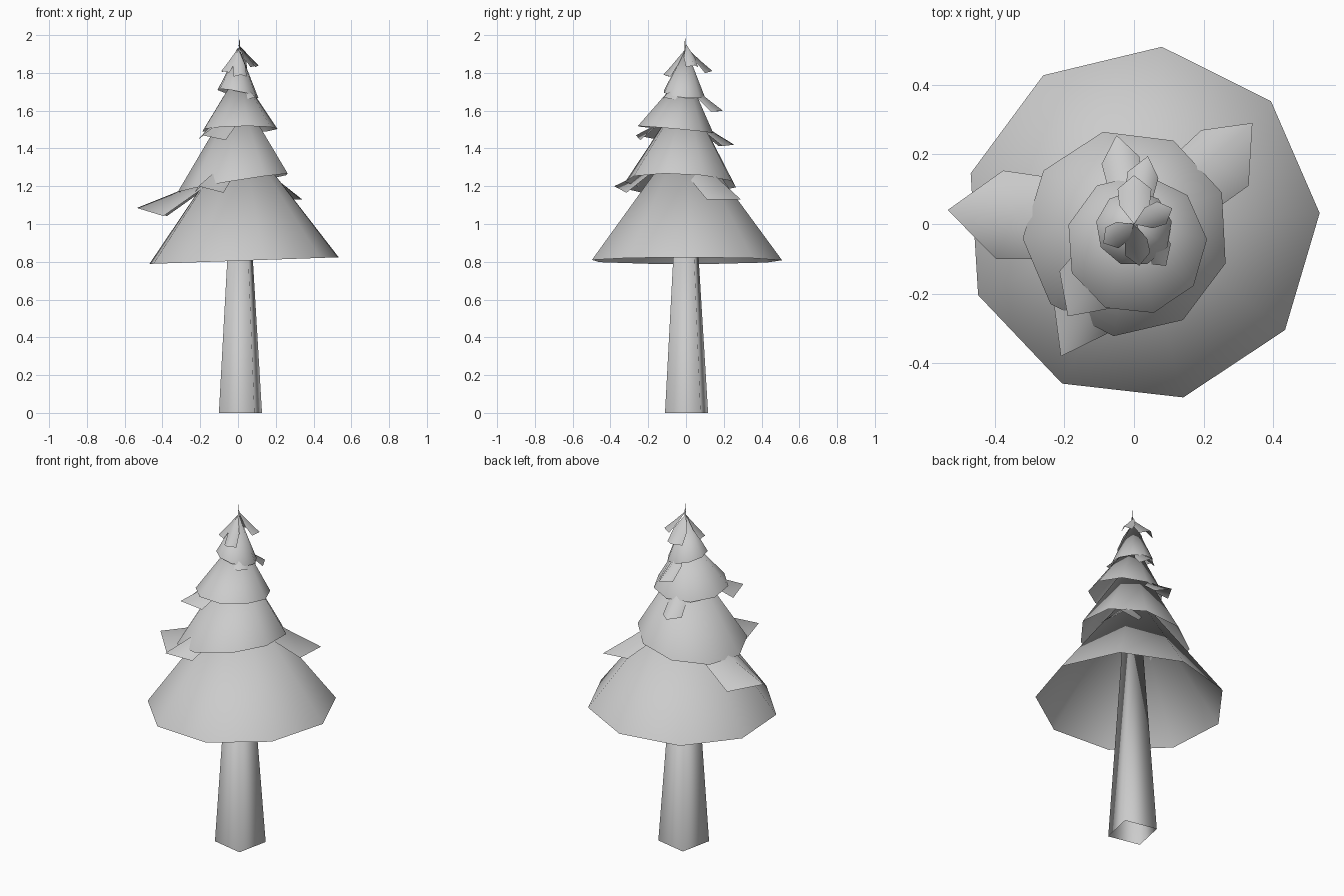
import bpy
from math import cos, sin, pi, radians
from mathutils import Vector

if "Cube" in bpy.data.objects:
    bpy.data.objects.remove(bpy.data.objects["Cube"])


def make(name, verts, faces):
    mesh = bpy.data.meshes.new(name)
    mesh.from_pydata([tuple(v) for v in verts], [], faces)
    mesh.update()
    for p in mesh.polygons:
        p.use_smooth = True
    obj = bpy.data.objects.new(name, mesh)
    bpy.context.collection.objects.link(obj)
    return obj


def cone(name, centre, radius, apex, sides, phase, tilt=(0, 0)):
    """Open cone with a rim that may lean in x and y."""
    cx, cy, cz = centre
    rim = []
    for i in range(sides):
        a = radians(phase) + 2 * pi * i / sides
        dx, dy = radius * cos(a), radius * sin(a)
        rim.append((cx + dx, cy + dy, cz + tilt[0] * dx + tilt[1] * dy))
    faces = [(i, (i + 1) % sides, sides) for i in range(sides)]
    return make(name, rim + [apex], faces)


def leaf(name, tip, slope, half_left, half_right, drop=0.08):
    """Pointed branch with a raised ridge, inner shoulders and hanging outer corners."""
    tip = Vector(tip)
    flat = Vector((tip.x, tip.y, 0))
    r = flat.length
    side = Vector((-tip.y, tip.x, 0)) / r

    def at(t, z, offset=0.0):
        return flat * t + side * offset + Vector((0, 0, tip.z + z * r))

    verts = [at(0, slope * 1.05), at(0.65, slope * 0.35), tip]
    for half in (half_left, -half_right):
        verts += [at(0.38, slope * 0.4, half * 0.9), at(0.72, -drop, half)]
    return make(name, verts, [(0, 1, 3), (3, 1, 4), (1, 2, 4),
                              (0, 5, 1), (5, 6, 1), (1, 6, 2)])


# Square trunk tapering to a point at the top of the tree
cone("trunk", (0.013, 0.003, 0), 0.136, (0.008, -0.005, 1.998), 4, 33)

# Foliage skirts: centre, radius, apex, sides, phase, rim tilt
skirts = [
    ((0.022, 0.0, 0.806), 0.512, (0.01, 0, 1.5), 9, 3.5, (0.035, 0.0)),
    ((-0.022, -0.026, 1.217), 0.298, (0.0, 0, 1.71), 9, 23, (0.165, -0.04)),
    ((0.007, -0.058, 1.5), 0.203, (0.005, 0, 1.81), 9, 4, (0.02, -0.09)),
    ((0.0, -0.012, 1.69), 0.11, (0.005, 0, 1.93), 9, 10, (-0.2, -0.12)),
]
for i, s in enumerate(skirts):
    cone(f"foliage_skirt_{i + 1}", *s)

# Loose branches sticking out: tip, ridge slope, left and right half widths
branches = [
    ((-0.535, 0.04, 1.085), 0.4, 0.13, 0.125),
    ((0.34, 0.29, 1.13), 0.6, 0.08, 0.13, 0.0),
    ((-0.21, -0.38, 1.2), 0.42, 0.085, 0.09),
    ((-0.19, -0.265, 1.47), 0.42, 0.088, 0.095),
    ((-0.05, 0.255, 1.42), 0.6, 0.058, 0.052, 0.03),
    ((0.04, 0.195, 1.6), 0.75, 0.048, 0.042, 0.03),
    ((0.092, -0.12, 1.67), 0.75, 0.05, 0.045),
    ((0.0, 0.14, 1.81), 0.85, 0.047, 0.05),
    ((0.11, 0.045, 1.84), 0.9, 0.035, 0.035),
    ((-0.088, -0.055, 1.81), 1.1, 0.035, 0.035),
    ((0.015, -0.12, 1.79), 1.1, 0.036, 0.036),
]
for i, b in enumerate(branches):
    leaf(f"branch_{i + 1}", *b)
